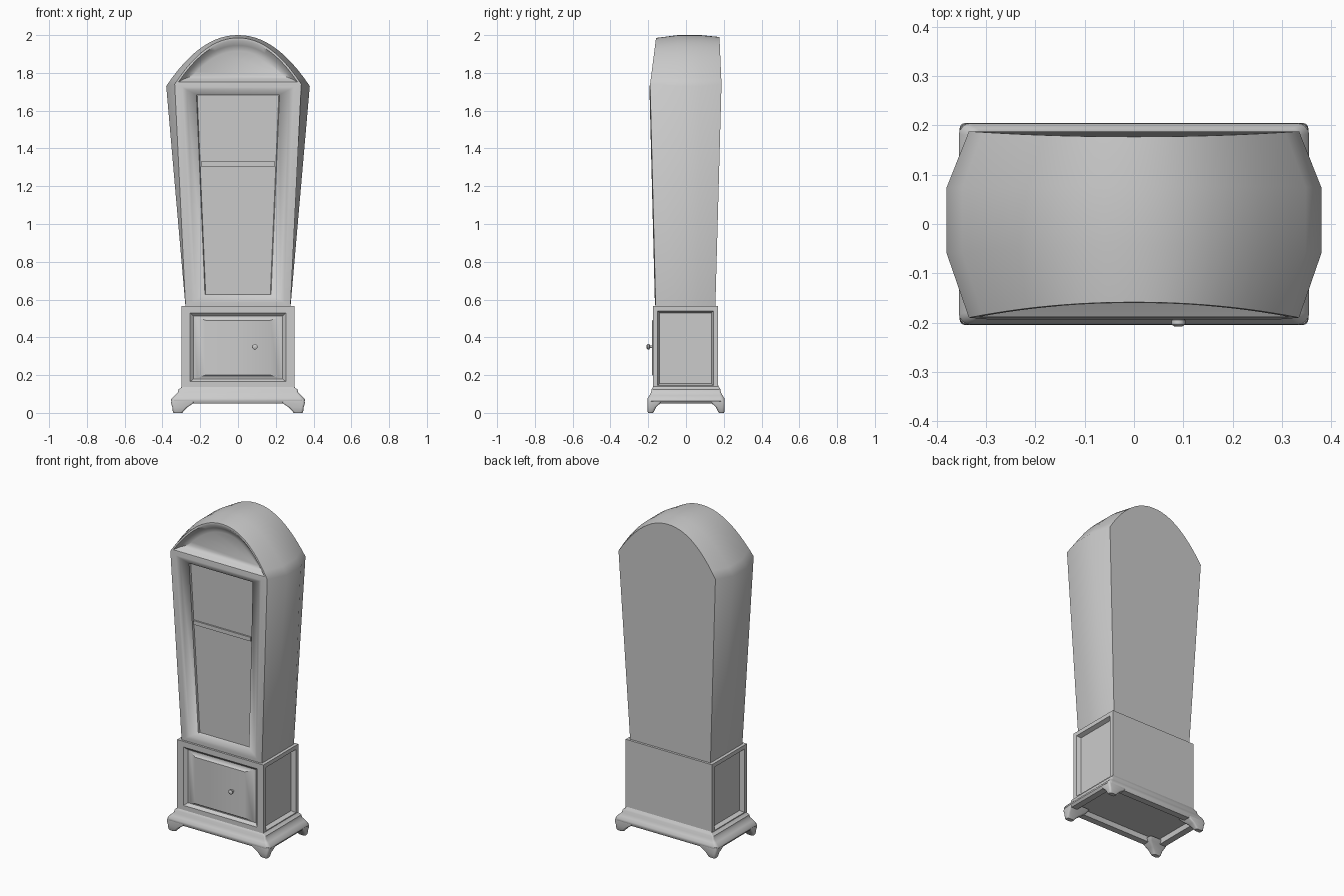
import bpy, bmesh, math

if "Cube" in bpy.data.objects:
    bpy.data.objects.remove(bpy.data.objects["Cube"])

Z0, ZS, ZP = 0.55, 1.74, 2.0      # trunk bottom, shoulder, peak


def build(name, lofts, angle=40):
    """Each loft is (rings, cap_first, cap_last); all are welded into one object."""
    bm = bmesh.new()
    for rings, cap_a, cap_b in lofts:
        rows = [[bm.verts.new(p) for p in r] for r in rings]
        n = len(rows[0])
        for a, b in zip(rows, rows[1:]):
            for i in range(n):
                j = (i + 1) % n
                bm.faces.new((a[i], a[j], b[j], b[i]))
        if cap_a:
            bm.faces.new(rows[0])
        if cap_b:
            bm.faces.new(rows[-1])
    bmesh.ops.remove_doubles(bm, verts=bm.verts, dist=1e-5)
    bmesh.ops.recalc_face_normals(bm, faces=bm.faces)
    me = bpy.data.meshes.new(name)
    bm.to_mesh(me)
    bm.free()
    ob = bpy.data.objects.new(name, me)
    bpy.context.collection.objects.link(ob)
    bpy.ops.object.select_all(action='DESELECT')
    ob.select_set(True)
    bpy.context.view_layer.objects.active = ob
    bpy.ops.object.shade_smooth_by_angle(angle=math.radians(angle))
    return ob


def box(name, x0, x1, y0, y1, z0, z1):
    rect = [(x0, y0), (x1, y0), (x1, y1), (x0, y1)]
    return build(name, [([[(x, y, z) for x, y in rect] for z in (z0, z1)], True, True)])


def lerp(a, b, t):
    return a + (b - a) * t


def y_front(z):
    if z < ZS:
        return lerp(-0.16, -0.19, (z - Z0) / (ZS - Z0))
    return lerp(-0.19, -0.158, (z - ZS) / 0.25)


def y_back(z):
    if z < ZS:
        return lerp(0.155, 0.188, (z - Z0) / (ZS - Z0))
    return lerp(0.188, 0.177, (z - ZS) / 0.25)


def arch(hw, z0, peak, n=24):
    ts = [-1 + 2 * i / n for i in range(n + 1)]
    return [(hw * t, z0 + (peak - z0) * (1 - abs(t) ** 2.1)) for t in ts]


# Trunk and hood: outlines lofted from front to back
shell = []
for f, hw, zs, peak in [(0, .335, ZS, 1.985), (.344, .38, 1.73, ZP),
                        (.70, .38, 1.73, ZP), (1, .335, ZS, 1.99)]:
    outline = [(-.277, Z0)] + arch(hw, zs, peak) + [(.277, Z0)]
    shell.append([(x, lerp(y_front(z), y_back(z), f), z) for x, z in outline])

# Moulded window frame in the trunk front
frame = []
for wb, wt, zb, zt, d in [(.277, .335, Z0, ZS, 0), (.245, .295, .585, 1.725, -.004),
                          (.225, .27, .60, 1.71, .004), (.175, .22, .625, 1.685, .02),
                          (.167, .212, .63, 1.68, .045)]:
    pts = [(-wb, zb), (wb, zb), (wt, zt), (-wt, zt)]
    frame.append([(x, y_front(z) + d, z) for x, z in pts])

# Sunken arched panel in the hood front
tympanum = []
for hw, zb, peak, d in [(.335, ZS, 1.985, 0), (.315, 1.752, 1.972, 0),
                        (.285, 1.768, 1.945, .025), (.24, 1.785, 1.915, .04)]:
    tympanum.append([(x, y_front(z) + d, z) for x, z in arch(hw, zb, peak)])

build("trunk_and_hood", [(shell, False, True), (frame, False, True),
                         (tympanum, False, True)], 50)

# Glass pane and its cross bar
pane = [[(x, y_front(z) + d, z) for x, z in
         [(-.171, .625), (.171, .625), (.216, 1.685), (-.216, 1.685)]] for d in (.03, .035)]
build("window_glass", [(pane, True, True)])
yb = y_front(1.317)
box("window_bar", -.197, .197, yb + .02, yb + .04, 1.305, 1.33)

# Lower cabinet with recessed sides and a raised door field
HX, YF, YB, CZ0, CZ1 = .298, -.175, .17, .12, .565
parts = []
front = [(HX, CZ0, CZ1, 0), (.255, .165, .53, 0), (.235, .18, .512, .018),
         (.215, .185, .505, .016), (.172, .20, .49, -.004)]
parts.append(([[(-w, YF + d, a), (w, YF + d, a), (w, YF + d, b), (-w, YF + d, b)]
               for w, a, b, d in front], False, True))
for s in (-1, 1):
    side = []
    for m, a, b, d in [(0, CZ0, CZ1, 0), (.025, .145, .54, 0), (.035, .155, .53, .025)]:
        x = s * (HX - d)
        side.append([(x, YF + m, a), (x, YB - m, a), (x, YB - m, b), (x, YF + m, b)])
    parts.append((side, False, True))
back = [(-HX, YB, CZ0), (HX, YB, CZ0), (HX, YB, CZ1), (-HX, YB, CZ1)]
parts.append(([back], True, False))
for z in (CZ0, CZ1):
    parts.append(([[(-HX, YF, z), (HX, YF, z), (HX, YB, z), (-HX, YB, z)]], True, False))
build("lower_cabinet", parts)

# Door knob
knob = []
for y, r in [(-.17, .007), (-.19, .007), (-.195, .014), (-.204, .014), (-.208, .008)]:
    knob.append([(.09 + r * math.cos(a), y, .35 + r * math.sin(a))
                 for a in [i * math.tau / 16 for i in range(16)]])
build("door_knob", [(knob, True, True)])


def rounded(cx, cy, hx, hy, r, z, n=4):
    pts = []
    for k, (sx, sy) in enumerate([(1, 1), (-1, 1), (-1, -1), (1, -1)]):
        for i in range(n + 1):
            a = (k + i / n) * math.pi / 2
            pts.append((cx + sx * (hx - r) + r * math.cos(a),
                        cy + sy * (hy - r) + r * math.sin(a), z))
    return pts


# Flared plinth with a hollow underside
plinth = [rounded(0, 0, hx, hy, r, z) for hx, hy, r, z in [
    (.295, .17, .005, .145), (.303, .178, .006, .132), (.315, .182, .01, .125),
    (.318, .185, .01, .108), (.335, .194, .015, .092), (.352, .204, .022, .076),
    (.355, .205, .022, .064), (.345, .198, .02, .05), (.305, .158, .01, .05),
    (.30, .153, .01, .08)]]
build("plinth", [(plinth, True, True)])

# Four tapered bracket feet
for sx, nx in ((-1, "left"), (1, "right")):
    for sy, ny in ((-1, "front"), (1, "back")):
        foot = []
        for xi, xo, yi, yo, z in [(.225, .352, .12, .203, .07), (.235, .354, .135, .205, .052),
                                  (.268, .348, .158, .204, .03), (.29, .345, .17, .203, .006),
                                  (.295, .34, .174, .2, 0)]:
            foot.append(rounded(sx * (xi + xo) / 2, sy * (yi + yo) / 2,
                                (xo - xi) / 2, (yo - yi) / 2, .012, z))
        build(f"{ny}_{nx}_foot", [(foot, True, True)])
